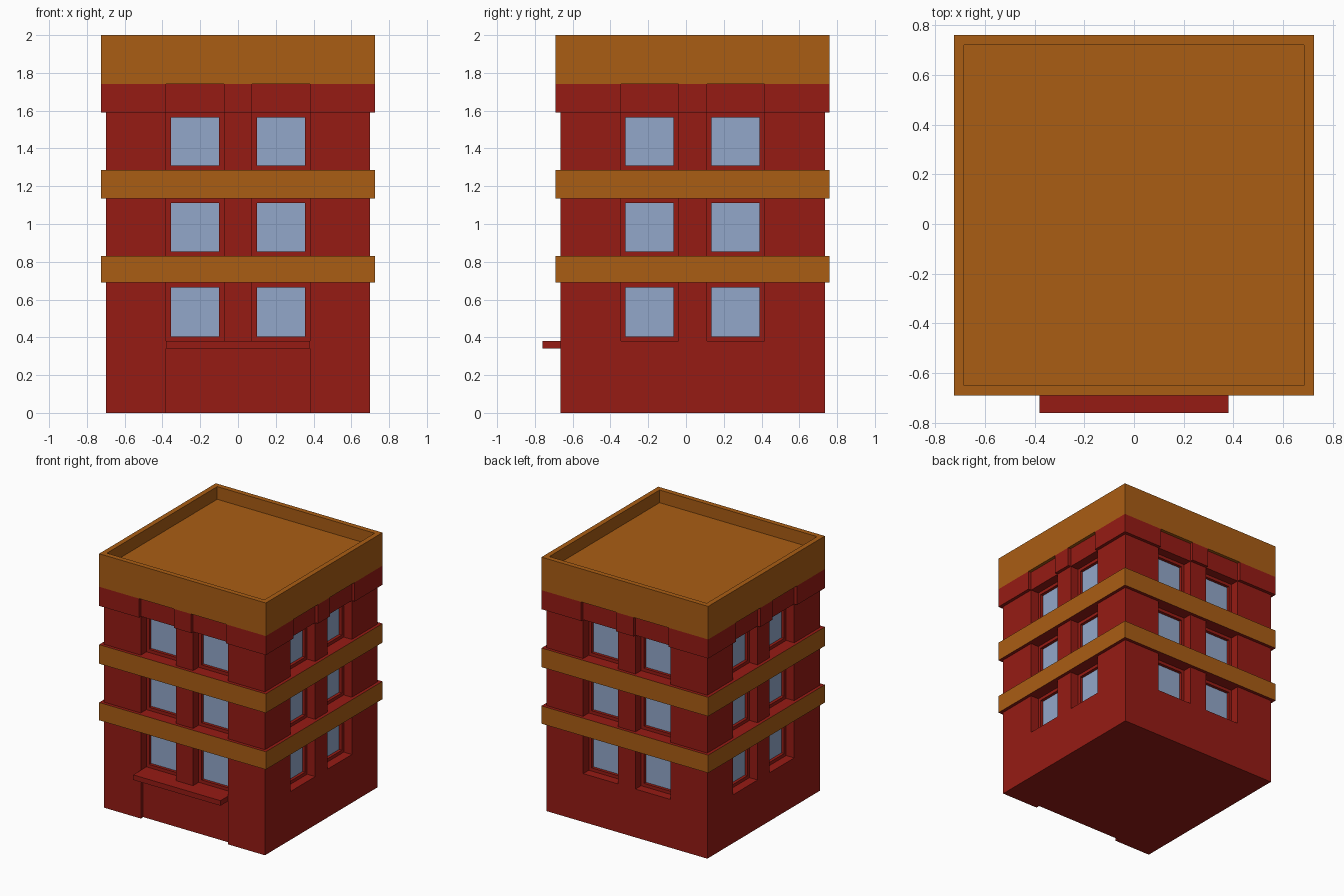
import bpy, bmesh
from math import pi
from mathutils import Matrix, Vector

if "Cube" in bpy.data.objects:
    bpy.data.objects.remove(bpy.data.objects["Cube"])

CY = 0.035            # building centre in y (canopy sticks out in front)
W, B = 0.70, 0.725    # half widths of wall and of bands
FLOORS = [(0.38, 0.69), (0.83, 1.135), (1.285, 1.59)]
X0, X1, RIM = 0.075, 0.38, 0.025


def material(name, rgb):
    m = bpy.data.materials.new(name)
    m.diffuse_color = (*rgb, 1)
    m.use_nodes = True
    m.node_tree.nodes["Principled BSDF"].inputs["Base Color"].default_value = m.diffuse_color
    return m


RED = material("red_brick", (0.305, 0.011, 0.007))
ORANGE = material("orange_trim", (0.40, 0.11, 0.007))
GLASS = material("blue_glass", (0.29, 0.39, 0.59))


def finish(bm, name, *mats):
    bmesh.ops.recalc_face_normals(bm, faces=bm.faces)
    me = bpy.data.meshes.new(name)
    bm.to_mesh(me)
    bm.free()
    ob = bpy.data.objects.new(name, me)
    ob.location.y = CY
    for m in mats:
        me.materials.append(m)
    bpy.context.collection.objects.link(ob)
    return ob


def box(bm, lo, hi, turn=0):
    lo, hi = Vector(lo), Vector(hi)
    mat = (Matrix.Rotation(turn * pi / 2, 4, 'Z') @ Matrix.Translation((lo + hi) / 2)
           @ Matrix.Diagonal((*(hi - lo), 1)))
    bmesh.ops.create_cube(bm, size=1, matrix=mat)


def window_boxes(rim, y0, y1):
    """One box per window on all four sides, shrunk by rim."""
    bm = bmesh.new()
    for turn in range(4):
        for z0, z1 in FLOORS:
            for a, b in ((-X1, -X0), (X0, X1)):
                box(bm, (a + rim, y0, z0 + rim), (b - rim, y1, z1 - rim), turn)
    return bm


def square_sweep(name, profile, mats, cap=False):
    """Square loops of (half width, z) joined; vertical faces use the last material."""
    bm = bmesh.new()
    loops = [[bm.verts.new((sx * h, sy * h, z)) for sx, sy in ((-1, -1), (1, -1), (1, 1), (-1, 1))]
             for h, z in profile]
    for (p, q), (lo, hi) in zip(zip(profile, profile[1:]), zip(loops, loops[1:])):
        for i in range(4):
            j = (i + 1) % 4
            f = bm.faces.new((lo[i], lo[j], hi[j], hi[i]))
            f.material_index = len(mats) - 1 if p[0] == q[0] else 0
    if cap:
        bm.faces.new(loops[-1])
    return finish(bm, name, *mats)


# Wall block with window openings, deeper pane pockets and door recess cut out
bm = bmesh.new()
box(bm, (-W, -W, 0), (W, W, 1.74))
walls = finish(bm, "walls", RED)

openings = window_boxes(0, -W - 0.1, -W + 0.07)
box(openings, (-X1, -W - 0.1, -0.1), (X1, -W + 0.03, 0.34))
for name, cut in (("opening_cutter", openings),
                  ("pane_cutter", window_boxes(RIM, -W + 0.04, -W + 0.095))):
    cutter = finish(cut, name, RED)
    cutter.hide_render = True
    cutter.hide_set(True)
    mod = walls.modifiers.new(name, 'BOOLEAN')
    mod.operation, mod.solver, mod.object = 'DIFFERENCE', 'EXACT', cutter

# Glass panes
finish(window_boxes(RIM, -W + 0.093, -W + 0.105), "window_panes", GLASS)

# Floor bands and roof parapet
for name, z0, z1 in (("lower_band", 0.69, 0.83), ("upper_band", 1.135, 1.285)):
    square_sweep(name, [(W, z0), (B, z0), (B, z1), (W, z1)], (RED, ORANGE))
square_sweep("roof_parapet", [(W, 1.74), (B, 1.74), (B, 2.0), (0.685, 2.0), (0.685, 1.9)],
             (ORANGE,), cap=True)

# Raised frieze blocks under the parapet: L-shaped corners and centre blocks
bm = bmesh.new()
corner = [(X1, W), (X1, B), (B, B), (B, X1), (W, X1), (W, W)]
for turn in range(4):
    rot = Matrix.Rotation(turn * pi / 2, 3, 'Z')
    face = bm.faces.new([bm.verts.new(rot @ Vector((x, y, 1.59))) for x, y in corner])
    ext = bmesh.ops.extrude_face_region(bm, geom=[face], use_keep_orig=True)
    top = [v for v in ext["geom"] if isinstance(v, bmesh.types.BMVert)]
    bmesh.ops.translate(bm, verts=top, vec=(0, 0, 0.15))
    box(bm, (-X0, -B, 1.59), (X0, -W, 1.74), turn)
finish(bm, "frieze_blocks", RED)

# Door canopy
bm = bmesh.new()
box(bm, (-X1, -0.76 - CY, 0.34), (X1, -W + 0.005, 0.38))
finish(bm, "door_canopy", RED)
